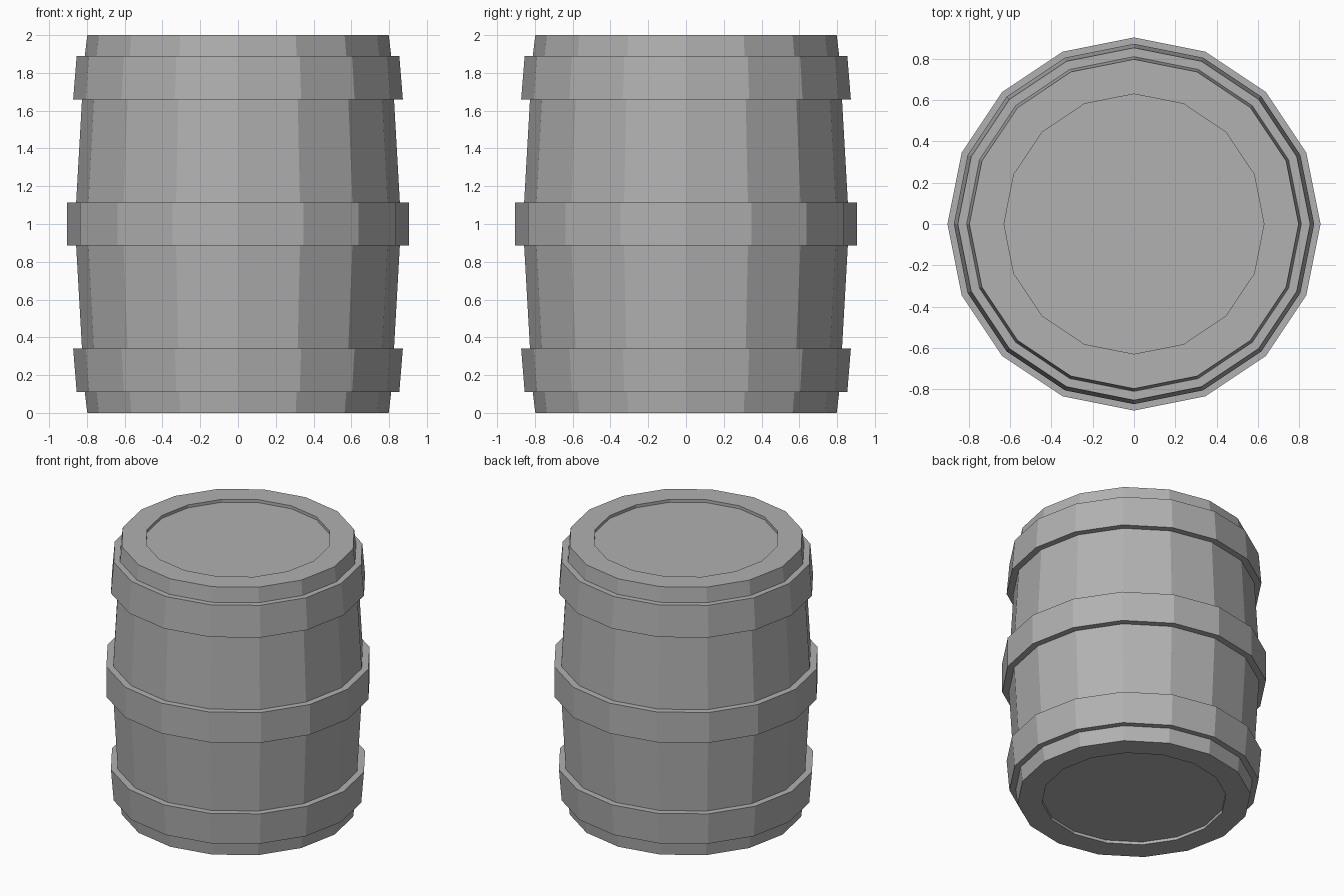
import bpy, bmesh
from math import cos, sin, tau

if "Cube" in bpy.data.objects:
    bpy.data.objects.remove(bpy.data.objects["Cube"])

SIDES = 16

# Dark grey for the whole barrel
grey = bpy.data.materials.new("dark_grey")
grey.diffuse_color = (0.44, 0.44, 0.44, 1)
grey.use_nodes = True
grey.node_tree.nodes["Principled BSDF"].inputs["Base Color"].default_value = grey.diffuse_color


def lathe(name, profile):
    """Revolve (radius, z) points round z; a radius of 0 closes the end."""
    bm = bmesh.new()
    rings = []
    for r, z in profile:
        if r == 0:
            rings.append([bm.verts.new((0, 0, z))] * SIDES)
        else:
            rings.append([bm.verts.new((r * cos(tau * i / SIDES), r * sin(tau * i / SIDES), z))
                          for i in range(SIDES)])
    for low, high in zip(rings, rings[1:]):
        for i in range(SIDES):
            j = (i + 1) % SIDES
            corners = dict.fromkeys((low[i], low[j], high[j], high[i]))
            bm.faces.new(list(corners))
    mesh = bpy.data.meshes.new(name)
    bm.to_mesh(mesh)
    bm.free()
    mesh.materials.append(grey)
    obj = bpy.data.objects.new(name, mesh)
    bpy.context.collection.objects.link(obj)
    return obj


def mirrored(points):
    """Append the upper half of a profile, mirrored about z = 1."""
    return points + [(r, 2 - z) for r, z in reversed(points)]


# Barrel body: recessed ends, gently bulging staves
lathe("barrel_body", mirrored([(0, 0.022), (0.63, 0.022), (0.63, 0), (0.798, 0),
                               (0.811, 0.11), (0.826, 0.342), (0.857, 0.887)]))

# Three metal hoops, each seated on the body surface
lathe("middle_hoop", mirrored([(0.857, 0.887), (0.904, 0.887)]))
end_hoop = [(0.811, 0.11), (0.854, 0.11), (0.873, 0.342), (0.826, 0.342)]
lathe("bottom_hoop", end_hoop)
lathe("top_hoop", [(r, 2 - z) for r, z in reversed(end_hoop)])
